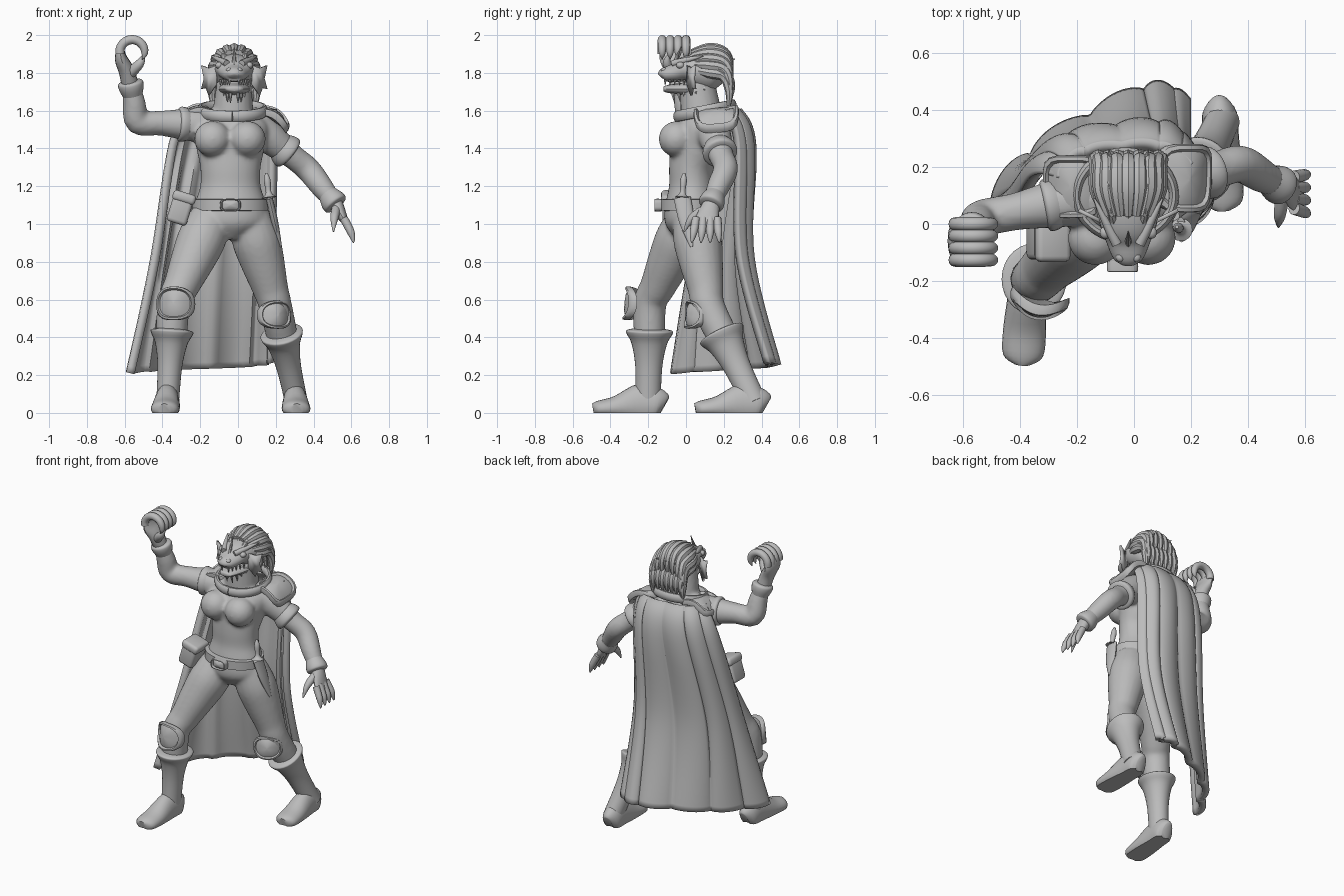
import bpy, bmesh
from math import sin, cos, pi, radians
from mathutils import Vector, Matrix

if "Cube" in bpy.data.objects:
    bpy.data.objects.remove(bpy.data.objects["Cube"])

GREY = bpy.data.materials.new("plain_grey")
GREY.use_nodes = True
GREY.diffuse_color = (.5, .5, .5, 1)
GREY.node_tree.nodes["Principled BSDF"].inputs["Base Color"].default_value = GREY.diffuse_color

AXIS_X, AXIS_Y, AXIS_Z = Vector((1, 0, 0)), Vector((0, 1, 0)), Vector((0, 0, 1))


def finish(name, bm, angle=40):
    """Turn a bmesh into a shaded object."""
    bmesh.ops.recalc_face_normals(bm, faces=bm.faces)
    mesh = bpy.data.meshes.new(name)
    bm.to_mesh(mesh)
    bm.free()
    mesh.materials.append(GREY)
    ob = bpy.data.objects.new(name, mesh)
    bpy.context.collection.objects.link(ob)
    bpy.ops.object.select_all(action='DESELECT')
    bpy.context.view_layer.objects.active = ob
    ob.select_set(True)
    bpy.ops.object.shade_smooth_by_angle(angle=radians(angle))
    return ob


def spline(points, steps):
    """Smooth curve through points of any dimension."""
    knots = [Vector(p) for p in points]
    knots = [knots[0], *knots, knots[-1]]
    curve = []
    for before, start, end, after in zip(knots, knots[1:], knots[2:], knots[3:]):
        leave, arrive = (end - before) / 2, (after - start) / 2
        for step in range(steps):
            t = step / steps
            ease = t * t * (3 - 2 * t)
            curve.append(start.lerp(end, ease) + leave * t * (1 - t) ** 2 - arrive * t * t * (1 - t))
    return curve + [knots[-1]]


def bridge(bm, rings):
    """Skin a list of vertex rings and cap both ends."""
    count = len(rings[0])
    for low, high in zip(rings, rings[1:]):
        for i in range(count):
            j = (i + 1) % count
            bm.faces.new((low[i], low[j], high[j], high[i]))
    bm.faces.new(rings[0][::-1])
    bm.faces.new(rings[-1])


def station(centre, width, depth=None):
    return (*centre, width, depth or width)


def loft(bm, stations, ref=AXIS_Y, sides=20, steps=4):
    """Elliptical tube through stations, kept above the floor."""
    path = spline(stations, steps)
    centres = [Vector(p[:3]) for p in path]
    rings = []
    for i, centre in enumerate(centres):
        along = centres[min(i + 1, len(path) - 1)] - centres[max(i - 1, 0)]
        across = ref.cross(along).normalized()
        deep = along.cross(across).normalized()
        width, depth = max(path[i][3], .002), max(path[i][4], .002)
        ring = []
        for side in range(sides):
            turn = 2 * pi * side / sides
            corner = centre + across * width * cos(turn) + deep * depth * sin(turn)
            corner.z = max(corner.z, 0)
            ring.append(bm.verts.new(corner))
        rings.append(ring)
    bridge(bm, rings)


def part(name, *paths, ref=AXIS_Y, sides=16, steps=4):
    bm = bmesh.new()
    for stations in paths:
        loft(bm, stations, ref, sides, steps)
    return finish(name, bm)


def ball(bm, centre, size):
    matrix = Matrix.Translation(centre) @ Matrix.Diagonal((*size, 1))
    bmesh.ops.create_uvsphere(bm, u_segments=20, v_segments=12, radius=1, matrix=matrix)


def plate(name, centre, normal, width, height, bend=0, power=4, up=AXIS_Z):
    """Rounded armour plate with a raised border."""
    out = Vector(normal).normalized()
    across = up.cross(out).normalized()
    upward = out.cross(across)
    bm = bmesh.new()
    rings = []
    for scale, lift in ((.8, -.025), (.97, -.02), (1, 0), (.97, .016), (.86, .018), (.78, .002), (.5, .012), (.05, .016)):
        ring = []
        for side in range(28):
            c, s = cos(2 * pi * side / 28), sin(2 * pi * side / 28)
            radius = scale / (abs(c) ** power + abs(s) ** power) ** (1 / power)
            u, v = width * radius * c, height * radius * s
            ring.append(bm.verts.new(centre + across * u + upward * v + out * (lift - bend * u * u)))
        rings.append(ring)
    bridge(bm, rings)
    return finish(name, bm)


def block(name, centre, size, turn):
    bm = bmesh.new()
    matrix = Matrix.Translation(centre) @ Matrix.Rotation(turn, 4, 'Y') @ Matrix.Diagonal((*size, 1))
    bmesh.ops.create_cube(bm, size=1, matrix=matrix)
    bmesh.ops.bevel(bm, geom=bm.edges[:], offset=.02, segments=3, profile=.5, affect='EDGES')
    return finish(name, bm)


def cuff(name, upper, lower, fraction, radius):
    """Rolled rim around a limb."""
    centre, along = upper.lerp(lower, fraction), (lower - upper).normalized()
    part(name, [station(centre + along * shift, radius * scale)
                for shift, scale in ((-.05, .8), (-.01, 1), (.02, 1), (.03, .7))], sides=24)


# Joints of the pose
legs = {"right": [Vector(p) for p in ((-.14, .02, 1.04), (-.34, -.19, .58), (-.37, -.2, .1))],
        "left": [Vector(p) for p in ((.06, .04, 1.04), (.2, .12, .56), (.3, .34, .1))]}
arms = {"right": [Vector(p) for p in ((-.13, .1, 1.52), (-.53, .02, 1.54), (-.57, -.03, 1.75))],
        "left": [Vector(p) for p in ((.08, .13, 1.53), (.37, .21, 1.29), (.52, .13, 1.1))]}

# Body: overlapping lofts fused into one skin
bm = bmesh.new()
loft(bm, [station((-.04, .03 + max(0, z - 1.3) / 4, z), width, depth) for z, width, depth in
          ((.92, .06, .08), (1, .19, .14), (1.1, .19, .14), (1.2, .16, .12), (1.3, .16, .12),
           (1.4, .18, .14), (1.52, .2, .12), (1.6, .1, .1))], sides=32)
loft(bm, [station((-.03, .09, 1.5), .12), station((-.02, .06, 1.76), .09)])
for x in (-.135, .05):
    ball(bm, (x, -.05, 1.45), (.097, .095, .095))
for hip, knee, ankle in legs.values():
    loft(bm, [station(hip.lerp(knee, t), width) for t, width in ((0, .11), (.25, .128), (.5, .117), (.8, .095))]
         + [station(knee, .087), station(knee.lerp(ankle, .4), .08), station(knee.lerp(ankle, .7), .05)])
for shoulder, elbow, wrist in arms.values():
    loft(bm, [station(shoulder, .09), station(shoulder.lerp(elbow, .3), .088), station(shoulder.lerp(elbow, .7), .066),
              station(elbow, .066), station(elbow.lerp(wrist, .5), .06), station(wrist, .042)])
body = finish("body", bm)
fuse = body.modifiers.new("fuse", 'REMESH')
fuse.mode, fuse.voxel_size, fuse.use_smooth_shade = 'VOXEL', .012, True
soft = body.modifiers.new("soften", 'SMOOTH')
soft.factor, soft.iterations = .5, 5

# Boots with flared tops, sleeve rims and glove cuffs
for name, (hip, knee, ankle) in legs.items():
    splay = -.02 if name == "right" else .01
    part(name + "_boot", [station(ankle.lerp(knee, t), width, width * 1.1) for t, width in
                          ((-.1, .06), (.3, .065), (.55, .085), (.66, .11), (.7, .11), (.72, .07))], sides=28)
    part(name + "_foot", [station((ankle.x + splay * (1 - 3 * back), ankle.y - .29 + back, top * .3), width, top * .7)
                          for back, width, top in ((.37, .03, .09), (.34, .06, .13), (.25, .065, .155),
                                                   (.12, .075, .09), (.03, .07, .065), (0, .03, .05))],
         ref=AXIS_Z, sides=24)
for name, (shoulder, elbow, wrist) in arms.items():
    cuff(name + "_sleeve", shoulder, elbow, .4 if name == "right" else .6, .09)
    cuff(name + "_glove_cuff", elbow, wrist, .9, .066)

# Armour plates
plate("right_knee_pad", legs["right"][1] - AXIS_Y * .12, (-.2, -1, .1), .105, .09, 5, 2.5)
plate("left_knee_pad", legs["left"][1] + Vector((.01, -.1, -.04)), (.5, -1, .1), .095, .075, 5, 2.5)
plate("left_shoulder_pad", Vector((.19, .16, 1.59)), (.5, -.1, 1), .11, .12, 4, up=AXIS_Y)
plate("right_shoulder_pad", Vector((-.22, .13, 1.61)), (-.2, -.1, 1), .11, .11, 4, up=AXIS_Y)

# Belt, buckle, pouch and sheathed dagger
part("belt", [station((-.04, .02, z), .2 - inset, .155 - inset)
              for z, inset in ((1.07, .02), (1.072, 0), (1.13, 0), (1.132, .02))], sides=32, steps=1)
plate("buckle", Vector((-.04, -.15, 1.1)), (0, -1, 0), .055, .034)
block("pouch", (-.305, -.06, 1.08), (.11, .13, .16), .3)
block("pouch_flap", (-.285, -.06, 1.14), (.125, .145, .055), .3)
guard, tip, pommel = Vector((.165, -.02, 1.14)), Vector((.225, .03, .88)), Vector((.15, -.01, 1.27))
part("dagger_sheath", [station(guard, .018, .045), station(guard.lerp(tip, .5), .018, .04), station(tip, .008)])
part("dagger_grip", [station(guard.lerp(pommel, t), width) for t, width in ((0, .04), (.2, .015), (.7, .018), (1, .006))])

# Right glove: fingers curled into a ring
wrist = arms["right"][2]
part("right_palm", [station(wrist + Vector(shift), width, depth) for shift, width, depth in
                    (((0, 0, -.02), .045, .045), ((-.02, -.02, .06), .042, .06),
                     ((-.05, -.03, .13), .033, .08), ((-.05, -.03, .2), .01, .07))])
ring_centre = Vector((-.56, 0, 1.91))
part("right_fingers", *[[station(ring_centre + Vector((cos(turn), 0, sin(turn))) * .066 - AXIS_Y * .042 * finger,
                                 .024 * (1 - (step / 9) ** 8))
                         for step in range(10) for turn in [3.3 - .44 * step]] for finger in range(4)], sides=12)
part("right_thumb", [station(wrist + Vector(shift), width) for shift, width in
                     (((0, -.04, .05), .03), ((.05, -.07, .1), .024), ((.075, -.06, .15), .005))])

# Left glove: open hand with spread fingers
wrist = arms["left"][2]
part("left_palm", [station(wrist + Vector(shift), width, depth) for shift, width, depth in
                   (((-.01, .01, .02), .04, .042), ((.02, -.01, -.04), .032, .055), ((.06, -.03, -.11), .012, .065))])
part("left_fingers", *[[station(wrist + Vector((.04 + .07 * t - .02 * t ** 4, .035 - .037 * finger + .012 * t * (1 - finger), -.07 - .13 * t)),
                                .02 * (1 - t ** 4) + .002) for t in (0, .3, .6, .9, 1)] for finger in range(4)], sides=12)
part("left_thumb", [station(wrist + Vector(shift), width) for shift, width in
                    (((0, -.03, -.02), .025), ((-.01, -.1, -.07), .021), ((-.015, -.14, -.14), .004))], sides=12)

# Cape: pleated cloth draped over guide rows
rows = {1.6: ((-.25, .17), (-.17, .25), (.08, .27), (.19, .2)),
        1.42: ((-.35, .18), (-.22, .3), (.08, .34), (.19, .27)),
        .8: ((-.45, .04), (-.32, .22), (.06, .33), (.18, .28)),
        .21: ((-.58, -.06), (-.36, .24), (.03, .46), (.18, .43))}
columns = [spline([(x, y, z) for z, row in rows.items() for x, y in [row[i]]], 10) for i in range(4)]
bm = bmesh.new()
grid = []
for guides in zip(*columns):
    line = spline(guides, 24)
    cells = []
    for i, point in enumerate(line):
        across, fallen = i / len(line), 1.6 - point.z
        fold = (abs(sin(across * pi * 6)) ** .6 - .6) * .035 * min(1, .3 + 2 * fallen)
        cells.append(bm.verts.new(point + Vector((-fold / 2, fold, .04 * across * fallen))))
    grid.append(cells)
for upper, lower in zip(grid, grid[1:]):
    for i in range(len(upper) - 1):
        bm.faces.new((upper[i], upper[i + 1], lower[i + 1], lower[i]))
thick = finish("cape", bm, 60).modifiers.new("thickness", 'SOLIDIFY')
thick.thickness, thick.offset = .045, 0
part("cape_collar", [station((-.03 + .17 * sin(turn), .1 - .15 * cos(turn), 1.6 - .03 * cos(turn)), .018, .03)
                     for turn in [2 * pi * k / 16 for k in range(17)]], ref=AXIS_Z, sides=10)

# Reptile head with open jaw
skull = Vector((-.02, 0, 1.8))
part("head", [station(skull + Vector((0, y, rise)), width, height) for y, rise, width, height in
              ((.2, -.01, .04, .05), (.15, 0, .1, .1), (.07, .01, .115, .1), (0, .02, .1, .07),
               (-.06, 0, .078, .05), (-.12, -.01, .052, .035), (-.135, -.02, .02, .015))], ref=AXIS_Z, sides=28)
part("jaw", [station(skull + Vector((0, y, -.085)), width, height) for y, width, height in
             ((.1, .09, .05), (0, .08, .035), (-.1, .05, .02), (-.12, .02, .01))], ref=AXIS_Z)
brows, teeth, chin, eyes = [], [], [], bmesh.new()
for sign in (-1, 1):
    ball(eyes, skull + Vector((sign * .08, -.03, .04)), (.02, .022, .018))
    ball(eyes, skull + Vector((sign * .028, -.115, .015)), (.016, .018, .013))
    brows.append([station(skull + Vector((sign * (.04 + .08 * t), -.07 + .16 * t, .05 + .04 * t)), .018 - .015 * t * t)
                  for t in (0, .3, .7, 1)])
    for k in range(5):
        fang = skull + Vector((sign * (.025 + .012 * k), -.11 + .025 * k, -.035))
        teeth.append([station(fang, .009), station(fang - AXIS_Z * .03, .002)])
        whisker = skull + Vector((sign * (.02 + .016 * k), -.07 + .03 * k, -.1))
        chin.append([station(whisker, .013), station(whisker + Vector((0, .01, -.06 + .006 * k)), .002)])
finish("eyes_and_nostrils", eyes)
part("brow_ridges", *brows, ref=AXIS_Z, sides=10)
part("teeth", *teeth, sides=6, steps=1)
part("chin_spikes", *chin, sides=6, steps=1)

# Fan ears
for name, sign in (("right", -1), ("left", 1)):
    bm = bmesh.new()
    bm.faces.new([bm.verts.new(skull + Vector((sign * x, x / 2 - .03, rise))) for x, rise in
                  ((.09, -.06), (.13, -.12), (.145, -.08), (.17, -.085), (.155, -.03), (.17, .04), (.13, .025), (.09, .04))])
    finish(name + "_ear_fan", bm).modifiers.new("thickness", 'SOLIDIFY').thickness = .014

# Mane of thick locks, spiked crest and nose horn
locks, spikes = [], []
for k in range(11):
    turn = radians(20 * k - 100)
    fan = Vector((sin(turn), 0, cos(turn)))
    locks.append([station(skull + fan * reach + Vector((0, back, rise)), width) for reach, back, rise, width in
                  ((.08, .03, .03, .016), (.11, .12, .02, .028), (.11, .2, 0, .028),
                   (.12, .23, -.08, .022), (.11, .22, -.2, .003))])
for k in range(-3, 4):
    locks.append([station(skull + Vector((.035 * k, back, rise)), width) for back, rise, width in
                  ((.12, .04, .025), (.2, 0, .03), (.235, -.07, .026), (.23, -.17, .003))])
for column in (-1, 0, 1):
    for k in range(4):
        root = skull + Vector((.05 * column, .01 + .06 * k, .08 - .014 * (k - 1) ** 2))
        lean = Vector((.02 * column, .07, .05))
        spikes.append([station(root, .018), station(root + lean * .5 + AXIS_Z * .01, .011), station(root + lean, .002)])
part("mane_locks", *locks, ref=AXIS_X, sides=8)
part("crest_spikes", *spikes, ref=AXIS_X, sides=8)
horn = skull + Vector((0, -.075, .02))
part("nose_horn", [station(horn, .016), station(horn + Vector((0, .05, .12)), .002)], ref=AXIS_X, sides=8)
